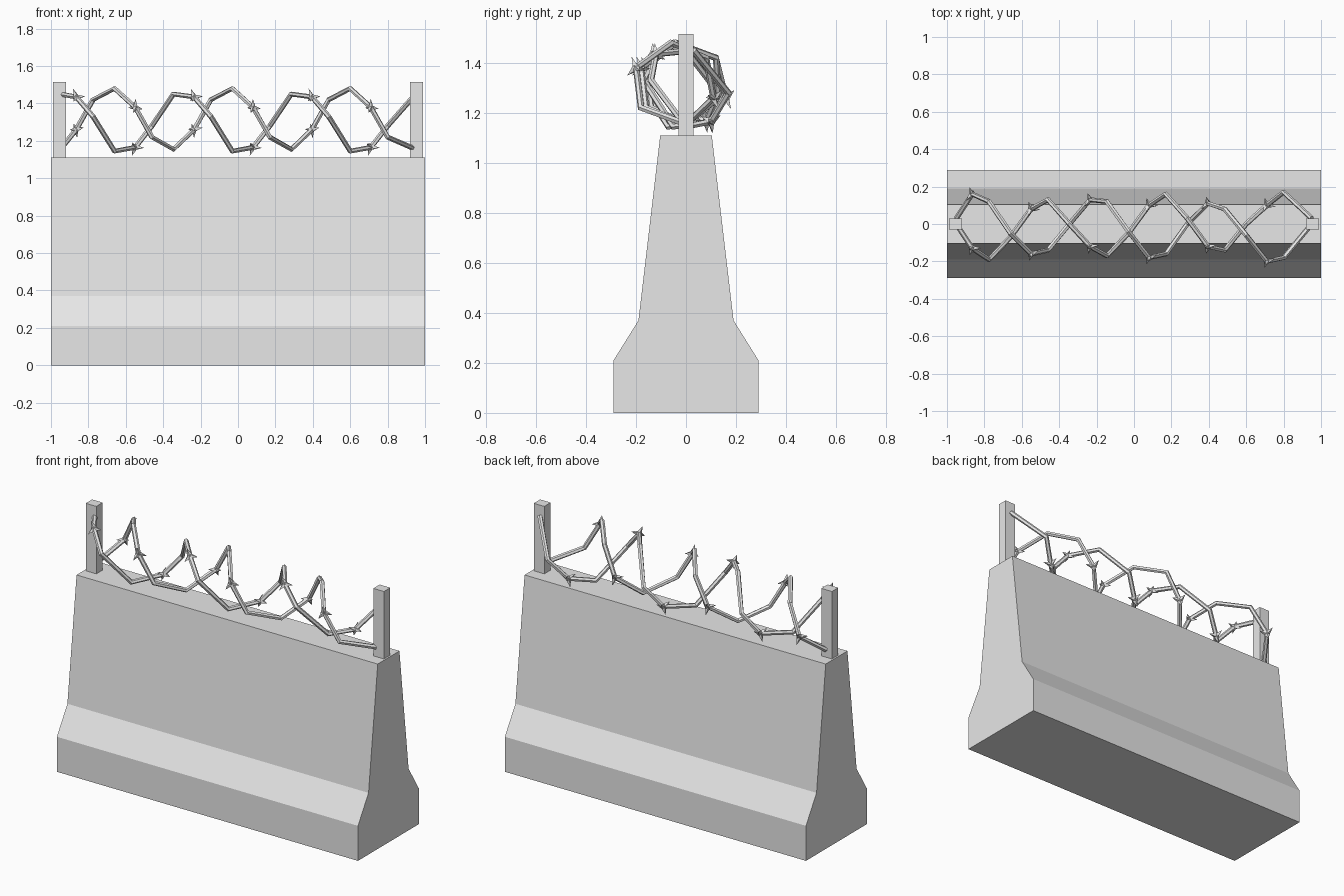
import bpy
import bmesh
import math
from mathutils import Vector, Matrix

cube = bpy.data.objects.get("Cube")
if cube:
    bpy.data.objects.remove(cube, do_unlink=True)

GREY = (0.8, 0.8, 0.8, 1.0)
grey = bpy.data.materials.new("light_grey")
grey.use_nodes = True
grey.diffuse_color = GREY
for node in grey.node_tree.nodes:
    if node.type == 'BSDF_PRINCIPLED':
        node.inputs["Base Color"].default_value = GREY


def add_mesh(name, bm):
    """Turn a bmesh into a flat-shaded grey object."""
    bmesh.ops.recalc_face_normals(bm, faces=bm.faces)
    mesh = bpy.data.meshes.new(name)
    bm.to_mesh(mesh)
    bm.free()
    mesh.materials.append(grey)
    obj = bpy.data.objects.new(name, mesh)
    bpy.context.collection.objects.link(obj)
    return obj


# Concrete barrier: mirrored half profile extruded along x
half = [(0.29, 0), (0.29, 0.21), (0.19, 0.37), (0.103, 1.11)]
profile = half + [(-y, z) for y, z in reversed(half)]
bm = bmesh.new()
face = bm.faces.new([bm.verts.new((-1, y, z)) for y, z in profile])
ext = bmesh.ops.extrude_face_region(bm, geom=[face])
moved = [v for v in ext["geom"] if isinstance(v, bmesh.types.BMVert)]
bmesh.ops.translate(bm, verts=moved, vec=(2, 0, 0))
add_mesh("concrete_barrier", bm)

# Square end posts
for side, name in ((1, "left_post"), (-1, "right_post")):
    bm = bmesh.new()
    place = Matrix.Translation((side * 0.955, 0, 1.31)) @ Matrix.Diagonal((0.07, 0.06, 0.41, 1))
    bmesh.ops.create_cube(bm, size=1, matrix=place)
    add_mesh(name, bm)


def wire_points(heights, depths):
    """Six bends per coil, at slightly uneven steps along x."""
    points = []
    for k, y in enumerate(depths):
        x = -0.975 + 0.315 * (k // 3) + (0, 0.11, 0.2)[k % 3]
        points.append(Vector((x, y, heights[k % 6])))
    points[0].x = -0.95
    points[-1].x = 0.95
    return points


def add_wire(name, points):
    """Six-sided tube through the bends."""
    curve = bpy.data.curves.new(name, 'CURVE')
    curve.dimensions = '3D'
    curve.bevel_depth = 0.014
    curve.bevel_resolution = 1
    curve.use_fill_caps = True
    spline = curve.splines.new('POLY')
    spline.points.add(len(points) - 1)
    for target, p in zip(spline.points, points):
        target.co = (*p, 1)
    curve.materials.append(grey)
    obj = bpy.data.objects.new(name, curve)
    bpy.context.collection.objects.link(obj)
    bpy.ops.object.select_all(action='DESELECT')
    obj.select_set(True)
    bpy.context.view_layer.objects.active = obj
    bpy.ops.object.convert(target='MESH')
    for poly in bpy.context.object.data.polygons:
        poly.use_smooth = False


def add_barbs(name, points):
    """Four leaning spikes around every third bend."""
    bm = bmesh.new()
    for k in range(1, len(points) - 1, 3):
        tangent = (points[k + 1] - points[k - 1]).normalized()
        frame = tangent.to_track_quat('Z', 'Y').to_matrix().to_4x4()
        for i in range(4):
            lean = 0.6 if i % 2 else -0.6
            spin = Matrix.Rotation(i * math.pi / 2 + 0.4, 4, 'Z')
            tilt = Matrix.Rotation(math.pi / 2 + lean, 4, 'Y')
            out = Matrix.Translation((0, 0, 0.024))
            bmesh.ops.create_cone(
                bm, cap_ends=True, segments=4, radius1=0.017, radius2=0,
                depth=0.048, matrix=Matrix.Translation(points[k]) @ frame @ spin @ tilt @ out)
    add_mesh(name, bm)


# Two interleaved coils of barbed wire
strands = {
    "upper_start": ((1.45, 1.435, 1.33, 1.145, 1.165, 1.28),
                    (0, -.13, -.19, -.07, .08, .13, 0, -.12, -.17, -.05,
                     .1, .16, .03, -.12, -.14, 0, .1, .17, .03)),
    "lower_start": ((1.155, 1.26, 1.42, 1.48, 1.38, 1.22),
                    (.03, .16, .12, -.05, -.16, -.14, 0, .13, .12, -.04,
                     -.18, -.16, 0, .11, .08, -.06, -.2, -.18, 0)),
}
for label, (heights, depths) in strands.items():
    path = wire_points(heights, depths)
    add_wire(label + "_wire", path)
    add_barbs(label + "_barbs", path)
